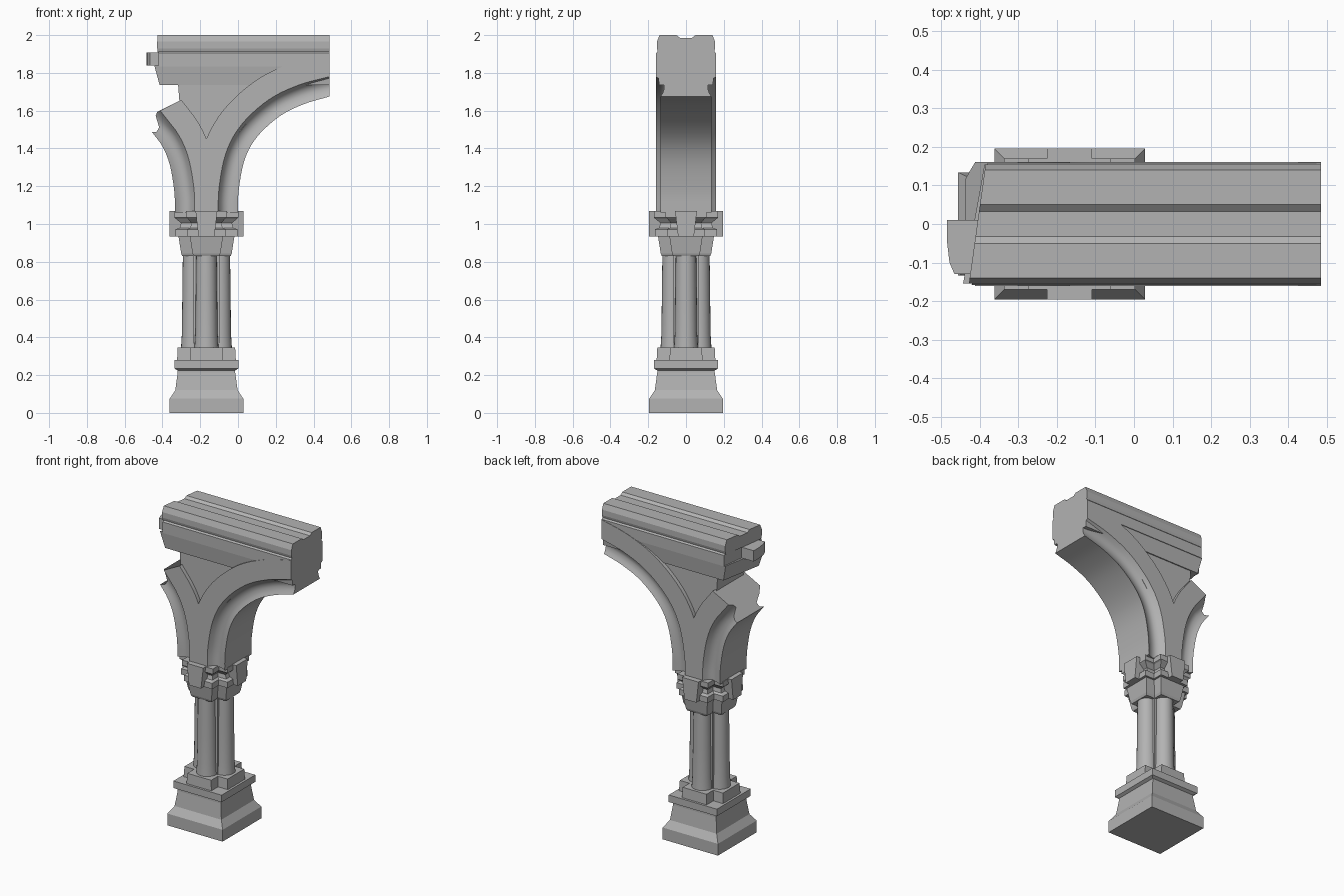
import bpy, bmesh, math
from mathutils import Vector

cube = bpy.data.objects.get("Cube")
if cube:
    bpy.data.objects.remove(cube)

CX = -0.167   # pillar axis
END = 0.485   # cut end of the arcade

stone = bpy.data.materials.new("grey_stone")
stone.use_nodes = True
stone.diffuse_color = (0.45, 0.45, 0.45, 1)
stone.node_tree.nodes["Principled BSDF"].inputs["Base Color"].default_value = (0.45, 0.45, 0.45, 1)


def loft(name, rings, smooth=False):
    """Skin a list of equally long closed rings and cap both ends."""
    bm = bmesh.new()
    loops = [[bm.verts.new(p) for p in ring] for ring in rings]
    n = len(loops[0])
    for a, b in zip(loops, loops[1:]):
        for i in range(n):
            j = (i + 1) % n
            bm.faces.new((a[i], a[j], b[j], b[i]))
    for cap in (loops[0], loops[-1]):
        bm.faces.new(cap)
    bmesh.ops.recalc_face_normals(bm, faces=bm.faces)
    mesh = bpy.data.meshes.new(name)
    bm.to_mesh(mesh)
    bm.free()
    mesh.materials.append(stone)
    obj = bpy.data.objects.new(name, mesh)
    bpy.context.collection.objects.link(obj)
    if smooth:
        bpy.ops.object.select_all(action='DESELECT')
        obj.select_set(True)
        bpy.context.view_layer.objects.active = obj
        bpy.ops.object.shade_smooth_by_angle(angle=math.radians(35))
    return obj


def square(h, z):
    return [(CX + sx * h, sy * h, z) for sx, sy in ((-1, -1), (1, -1), (1, 1), (-1, 1))]


def cross(l, w, z):
    quarter = [(l, -w), (l, w), (w, w)]
    ring = []
    for _ in range(4):
        ring += [(CX + x, y, z) for x, y in quarter]
        quarter = [(-y, x) for x, y in quarter]
    return ring


# Pedestal and plinth
loft("pedestal", [square(*r) for r in (
    (.195, 0), (.195, .075), (.165, .12), (.152, .215), (.152, .225), (.17, .235), (.17, .28))])
loft("plinth", [cross(*r) for r in ((.156, .088, .27), (.152, .084, .345))])

# Cluster of four slightly tapering shafts around a core
for k, side in enumerate(("right", "back", "left", "front")):
    a = k * math.pi / 2
    cx, cy = CX + .071 * math.cos(a), .071 * math.sin(a)
    rings = []
    for r, z in ((.064, .34), (.059, .42), (.057, .6), (.054, .84)):
        rings.append([(cx + r * math.cos(t * math.pi / 12), cy + r * math.sin(t * math.pi / 12), z)
                      for t in range(24)])
    loft("shaft_" + side, rings, True)
loft("shaft_core", [square(.07, .34), square(.07, .84)])

# Capital with stepped mouldings
loft("capital", [cross(*r) for r in (
    (.128, .068, .83), (.134, .074, .845), (.148, .088, .935), (.164, .1, .935), (.164, .1, .972),
    (.142, .085, .98), (.135, .08, 1.005), (.165, .1, 1.03), (.17, .108, 1.035), (.17, .108, 1.068))])


# Tapered corbel blocks on the four sides of the capital
for k, side in enumerate(("right", "back", "left", "front")):
    rings = []
    for w, z in ((.042, .935), (.058, 1.07)):
        ring = [Vector((.1, -w)), Vector((.195, -w)), Vector((.195, w)), Vector((.1, w))]
        for _ in range(k):
            ring = [Vector((-p.y, p.x)) for p in ring]
        rings.append([(CX + p.x, p.y, z) for p in ring])
    loft("corbel_" + side, rings)

# Arch ribs: moulded section swept along the inner curve
PATH = [Vector(p) for p in ((0, 1.06), (.004, 1.18), (.035, 1.34), (.1, 1.46),
                            (.22, 1.57), (.35, 1.635), (END, 1.675))]
SECTION = [(0, .134), (.02, .122), (.045, .115), (.07, .118), (.09, .135), (.105, .16), (.228, .16)]


def curve_points(pts, steps=5):
    """Smooth curve through the points, with its tangents."""
    ext = [pts[0] * 2 - pts[1]] + pts + [pts[-1] * 2 - pts[-2]]
    out = []
    for i in range(1, len(ext) - 2):
        p0, p1, p2, p3 = ext[i - 1:i + 3]
        for s in range(steps + (i == len(ext) - 3)):
            t = s / steps
            pos = .5 * (2 * p1 + (p2 - p0) * t + (2 * p0 - 5 * p1 + 4 * p2 - p3) * t * t
                        + (3 * p1 - p0 - 3 * p2 + p3) * t ** 3)
            tan = .5 * ((p2 - p0) + 2 * (2 * p0 - 5 * p1 + 4 * p2 - p3) * t
                        + 3 * (3 * p1 - p0 - 3 * p2 + p3) * t * t)
            out.append((pos, tan.normalized()))
    return out


def rib(name, samples, mirror, broken):
    rings = []
    for i, (p, t) in enumerate(samples):
        n = Vector((-t.y, t.x))
        if not broken:   # turn the section upright towards the cut end
            n = n.lerp(Vector((0, 1)), max(0, p.x / END) ** 3).normalized()
        side = []
        for k, (d, y) in enumerate(SECTION):
            q = p + n * d
            if broken and i == len(samples) - 1:
                q += t * (.035, .02, .03, .09, .1, .095, .07)[k]
            side.append((2 * CX - q.x if mirror else q.x, y, q.y))
        rings.append(side + [(x, -y, z) for x, y, z in reversed(side)])
    return loft(name, rings, True)


samples = curve_points(PATH)
rib("arch_rib", samples, False, False)
rib("broken_arch_rib", samples[:16], True, True)

# Spandrel wall between the ribs
WALL = ((CX, 1.3), (-.31, 1.645), (-.322, 1.8), (-.3, 1.92), (END, 1.92), (END, 1.8),
        (.3, 1.75), (.09, 1.59), (-.06, 1.4))
loft("spandrel", [[(x, y, z) for x, z in WALL] for y in (-.135, .135)])


# Entablature courses: half profiles run along x with a ragged left end
def course(name, half, x0, slant, lean=0):
    prof = half + [(-y, z) for y, z in reversed(half)]
    zt = max(z for y, z in prof)
    return loft(name, [[(x0 + slant * y + lean * (zt - z), y, z) for y, z in prof],
                       [(END, y, z) for y, z in prof]])


course("lower_band", [(.142, 1.735), (.154, 1.838)], -.415, .18, .25)
course("fascia", [(.158, 1.835), (.158, 1.905), (.148, 1.915)], -.4, .13)
course("cornice", [(.148, 1.908), (.154, 1.93), (.154, 1.965), (.14, 2.0), (.05, 2.0), (.033, 1.986)],
       -.406, .14)
BLOCK = ((-.36, -.13), (-.465, -.13), (-.478, -.1), (-.485, -.04), (-.485, .01), (-.36, .01))
loft("broken_block", [[(x, y, z) for x, y in BLOCK] for z in (1.838, 1.907)])
